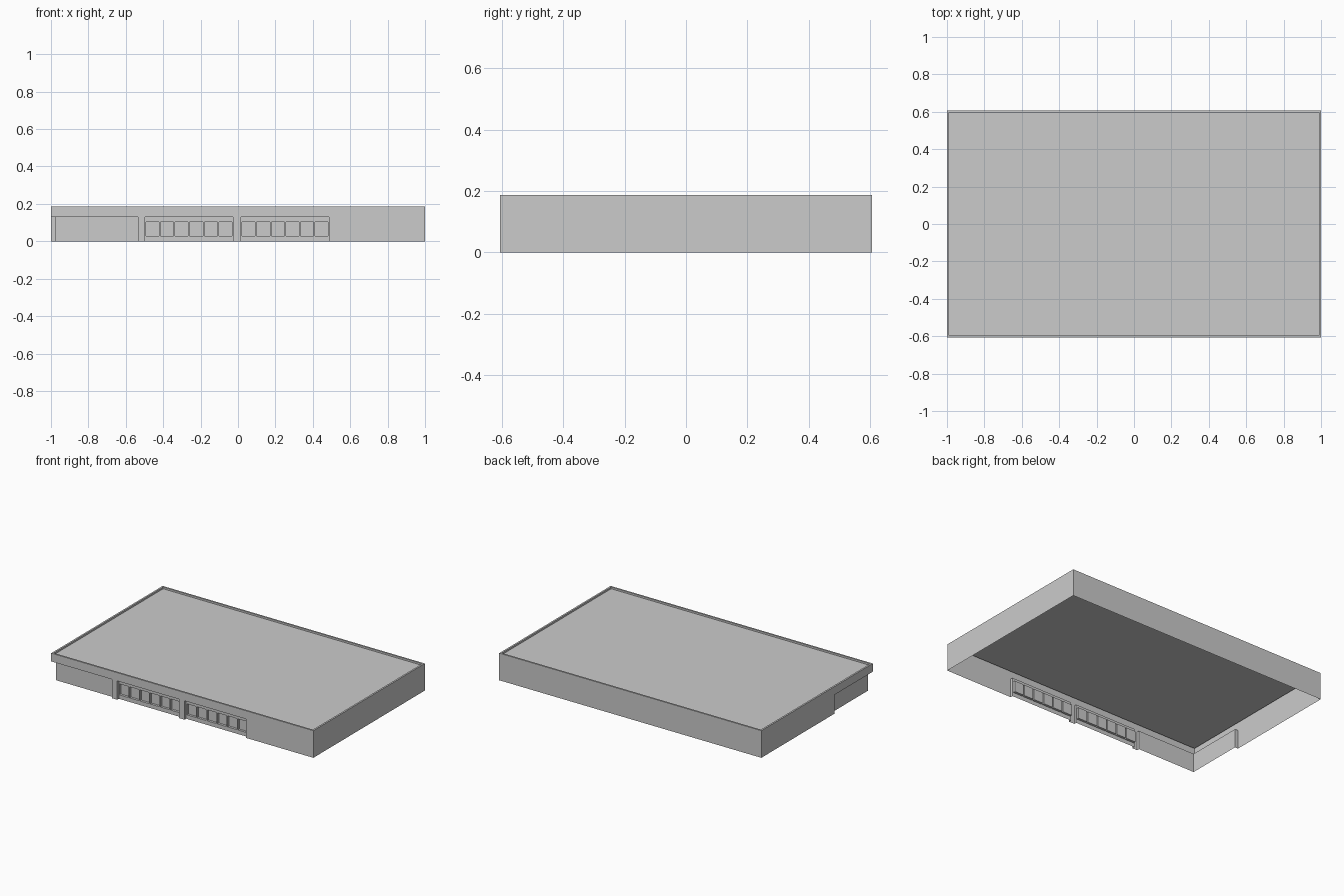
import bpy, bmesh
from mathutils import Vector

if "Cube" in bpy.data.objects:
    bpy.data.objects.remove(bpy.data.objects["Cube"])

HX, HY, H = 1.0, 0.607, 0.187        # half length, half depth, wall height
HEAD = 0.13                          # underside of the fascia
DX, DY = 0.024, 0.018                # recess depth on the left and front
RIM, ROOF = 0.012, 0.175             # parapet thickness, roof level
NOTCH_X, NOTCH_Y = -0.535, -0.19     # ends of the corner recess


def make(name, quads):
    """Sheet object from (corners, facing direction) quads."""
    bm = bmesh.new()
    for pts, facing in quads:
        f = bm.faces.new([bm.verts.new(p) for p in pts])
        f.normal_update()
        if f.normal.dot(Vector(facing)) < 0:
            f.normal_flip()
    bmesh.ops.remove_doubles(bm, verts=bm.verts[:], dist=1e-5)
    bmesh.ops.dissolve_limit(bm, angle_limit=0.01, verts=bm.verts[:], edges=bm.edges[:])
    me = bpy.data.meshes.new(name)
    bm.to_mesh(me)
    bm.free()
    ob = bpy.data.objects.new(name, me)
    bpy.context.collection.objects.link(ob)


def relief(us, zs, depth, point, along, outward):
    """Stepped wall: one quad per cell plus the reveals between depths."""
    us, zs = sorted(set(us)), sorted(set(zs))
    nu, nz = len(us) - 1, len(zs) - 1
    d = [[depth((us[i] + us[i+1]) / 2, (zs[j] + zs[j+1]) / 2) for j in range(nz)]
         for i in range(nu)]
    quads = []
    for i in range(nu):
        for j in range(nz):
            a = d[i][j]
            if a is None:
                continue
            u0, u1, z0, z1 = us[i], us[i+1], zs[j], zs[j+1]
            quads.append(([point(u0, z0, a), point(u1, z0, a),
                           point(u1, z1, a), point(u0, z1, a)], outward))
            b = d[i+1][j] if i + 1 < nu else None
            if b is not None and b != a:
                quads.append(([point(u1, z0, a), point(u1, z0, b), point(u1, z1, b),
                               point(u1, z1, a)], Vector(along) * (1 if b > a else -1)))
            b = d[i][j+1] if j + 1 < nz else None
            if b is not None and b != a:
                quads.append(([point(u0, z1, a), point(u0, z1, b), point(u1, z1, b),
                               point(u1, z1, a)], (0, 0, 1 if b > a else -1)))
    return quads


# Front wall: corner recess, two bays, six deeper windows in each
bays = [(-0.497, -0.027), (0.017, 0.487)]
windows = [(a + 0.005 + 0.078 * k, a + 0.075 + 0.078 * k) for a, _ in bays for k in range(6)]


def front_depth(x, z):
    if z > HEAD:
        return 0.0
    if x < -HX + DX:
        return None
    if x < NOTCH_X:
        return DY
    if 0.028 < z < 0.104 and any(a < x < b for a, b in windows):
        return DY + 0.016
    return DY if any(a < x < b for a, b in bays) else 0.0


xs = [-HX, -HX + DX, NOTCH_X, HX] + [x for pair in bays + windows for x in pair]
front = relief(xs, [0, 0.028, 0.104, HEAD, H], front_depth,
               lambda u, z, d: (u, -HY + d, z), (1, 0, 0), (0, -1, 0))
make("front_wall", front)


# Left wall with the returning corner recess
def left_depth(y, z):
    if z > HEAD or y > NOTCH_Y:
        return 0.0
    return None if y < -HY + DY else DX


left = relief([-HY, -HY + DY, NOTCH_Y, HY], [0, HEAD, H], left_depth,
              lambda u, z, d: (-HX + d, u, z), (0, 1, 0), (-1, 0, 0))
# Soffit square at the corner
left.append(([(-HX, -HY, HEAD), (-HX + DX, -HY, HEAD), (-HX + DX, -HY + DY, HEAD),
              (-HX, -HY + DY, HEAD)], (0, 0, -1)))
make("left_wall", left)

# Plain back and right walls
make("back_wall", [([(-HX, HY, 0), (HX, HY, 0), (HX, HY, H), (-HX, HY, H)], (0, 1, 0))])
make("right_wall", [([(HX, -HY, 0), (HX, HY, 0), (HX, HY, H), (HX, -HY, H)], (1, 0, 0))])


# Parapet rim and its inner faces
def ring(inset, z):
    x, y = HX - inset, HY - inset
    return [(-x, -y, z), (x, -y, z), (x, y, z), (-x, y, z)]


outer, inner, low = ring(0, H), ring(RIM, H), ring(RIM, ROOF)
inward = [(0, 1, 0), (-1, 0, 0), (0, -1, 0), (1, 0, 0)]
parapet = []
for i in range(4):
    k = (i + 1) % 4
    parapet.append(([outer[i], outer[k], inner[k], inner[i]], (0, 0, 1)))
    parapet.append(([inner[i], inner[k], low[k], low[i]], inward[i]))
make("parapet", parapet)

# Flat roof
make("roof", [(low, (0, 0, 1))])
